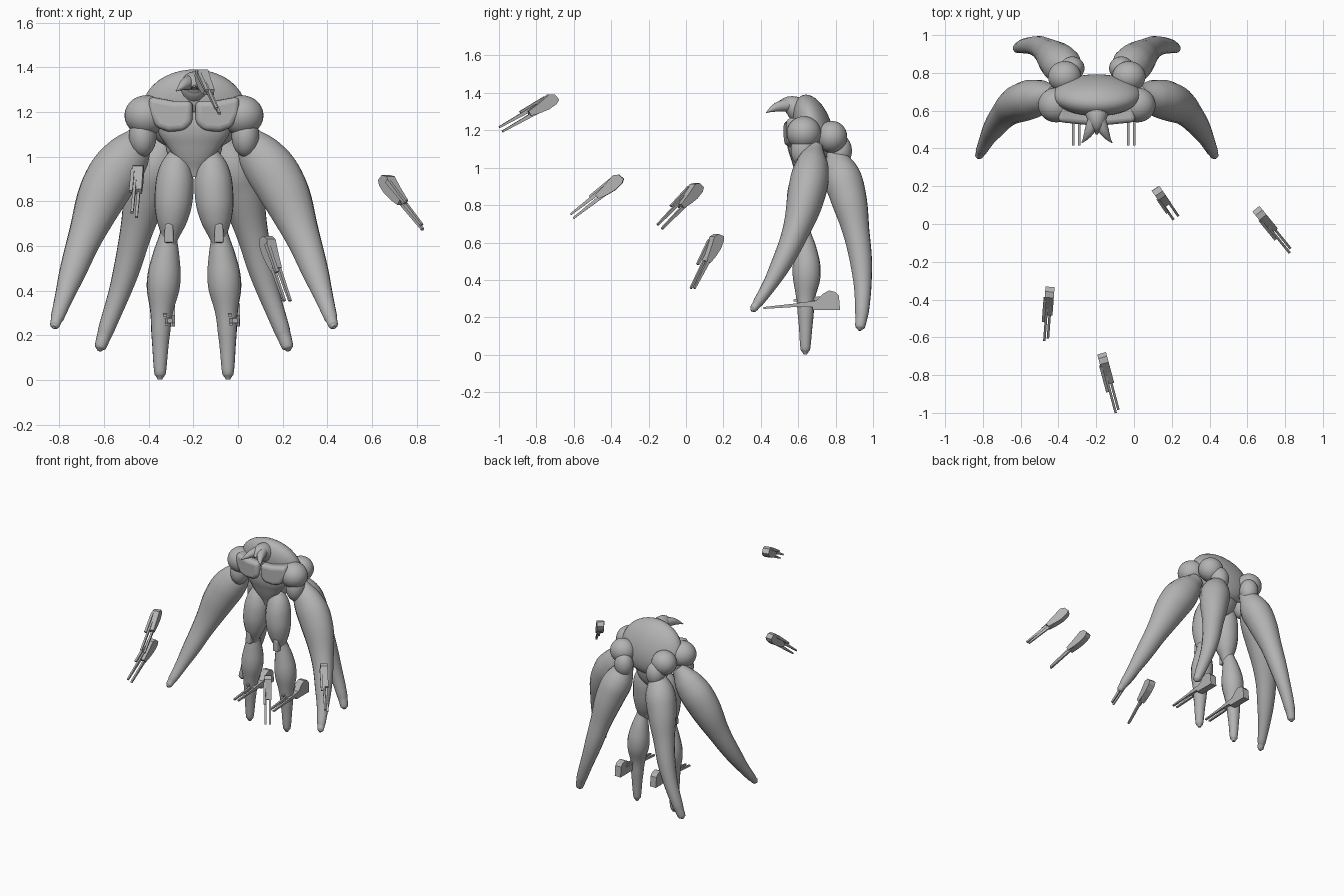
import bpy, bmesh, math
from mathutils import Vector, Matrix

cube = bpy.data.objects.get("Cube")
if cube:
    bpy.data.objects.remove(cube, do_unlink=True)

grey = bpy.data.materials.new("plain_grey")
grey.use_nodes = True
grey.diffuse_color = (0.45, 0.45, 0.45, 1)
grey.node_tree.nodes["Principled BSDF"].inputs["Base Color"].default_value = (0.45, 0.45, 0.45, 1)

CX = -0.197  # centre line of the figure


def activate(ob):
    bpy.ops.object.select_all(action="DESELECT")
    ob.select_set(True)
    bpy.context.view_layer.objects.active = ob


def smooth(ob, angle=50):
    activate(ob)
    bpy.ops.object.shade_smooth_by_angle(angle=math.radians(angle))


def tube(name, pts, side=1, depth=1.0):
    """Limb through (offset, y, z, radius) points; depth flattens its section in y."""
    cu = bpy.data.curves.new(name, "CURVE")
    cu.dimensions = "3D"
    cu.bevel_depth = 1
    cu.bevel_resolution = 6
    cu.resolution_u = 8
    cu.use_fill_caps = True
    sp = cu.splines.new("BEZIER")
    sp.radius_interpolation = "CARDINAL"
    sp.bezier_points.add(len(pts) - 1)
    y0 = pts[0][1]
    for bp, (x, y, z, r) in zip(sp.bezier_points, pts):
        bp.co = (x * side, (y - y0) / depth, z)
        bp.radius = r
        bp.handle_left_type = bp.handle_right_type = "AUTO"
    ob = bpy.data.objects.new(name, cu)
    bpy.context.collection.objects.link(ob)
    ob.location = (CX, y0, 0)
    ob.scale.y = depth
    activate(ob)
    bpy.ops.object.convert(target="MESH")
    ob = bpy.context.object
    ob.data.materials.clear()
    ob.data.materials.append(grey)
    smooth(ob)


def ball(name, centre, radii, tilt=0.0):
    bm = bmesh.new()
    bmesh.ops.create_uvsphere(bm, u_segments=32, v_segments=20, radius=1)
    me = bpy.data.meshes.new(name)
    bm.to_mesh(me)
    bm.free()
    ob = bpy.data.objects.new(name, me)
    bpy.context.collection.objects.link(ob)
    ob.location = (CX + centre[0], centre[1], centre[2])
    ob.scale = radii
    ob.rotation_euler.x = tilt
    me.materials.append(grey)
    smooth(ob, 60)


def plate(name, pts, width, matrix, shift=0.0, bevel=0.0):
    """Outline in local x-z, extruded along local y."""
    bm = bmesh.new()
    face = bm.faces.new([bm.verts.new((x, shift - width / 2, z)) for x, z in pts])
    out = bmesh.ops.extrude_face_region(bm, geom=[face])
    bmesh.ops.translate(bm, vec=(0, width, 0),
                        verts=[v for v in out["geom"] if isinstance(v, bmesh.types.BMVert)])
    bmesh.ops.recalc_face_normals(bm, faces=bm.faces)
    me = bpy.data.meshes.new(name)
    bm.to_mesh(me)
    bm.free()
    ob = bpy.data.objects.new(name, me)
    bpy.context.collection.objects.link(ob)
    ob.matrix_world = matrix
    me.materials.append(grey)
    if bevel:
        mod = ob.modifiers.new("round", "BEVEL")
        mod.width = bevel
        mod.segments = 4
        mod.limit_method = "ANGLE"
        smooth(ob, 60)


def bar(x0, x1, z, h0, h1):
    return [(x0, z - h0), (x1, z - h1), (x1, z + h1), (x0, z + h0)]


def blaster(name, back, tip, body, prongs):
    """Hand-sized weapon: shaped body, top rail and thin prongs."""
    back, tip = Vector(back), Vector(tip)
    aim = tip - back
    m = Matrix.Translation(back) @ aim.to_track_quat("X", "Z").to_matrix().to_4x4()
    m = m @ Matrix.Diagonal((aim.length, 1, 1, 1))
    plate(name + "_body", body, 0.048, m)
    plate(name + "_rail", bar(0.15, 0.6, 0.026, 0.011, 0.006), 0.016, m, -0.022)
    for i, (y, z) in enumerate(prongs):
        plate(f"{name}_prong_{i + 1}", bar(0.33, 1, z, 0.012, 0.005), 0.013, m, y)


# Torso, back hump and head
tube("torso", [(0, .615, .91, .015), (0, .615, .98, .07), (0, .615, 1.06, .13),
               (0, .615, 1.13, .165), (0, .615, 1.2, .15)], depth=.45)
ball("lower_back", (0, .68, 1.08), (.13, .08, .17))
ball("back_hump", (0, .682, 1.205), (.235, .1, .192), .3)
tube("head", [(0, .66, 1.25, .06), (0, .6, 1.31, .065), (0, .54, 1.335, .045),
              (0, .5, 1.325, .024), (0, .475, 1.315, .006)])

for side, label in ((1, "left"), (-1, "right")):
    # Head spikes
    tube(label + "_head_spike", [(.015, .55, 1.335, .034), (.04, .49, 1.325, .026),
                                 (.06, .455, 1.31, .014), (.08, .43, 1.295, .003)], side)
    # Chest plate
    outline = [(.003, 1.25), (.09, 1.25), (.2, 1.27), (.2, 1.19),
               (.165, 1.13), (.11, 1.112), (.04, 1.117), (.003, 1.15)]
    m = Matrix.Translation((CX, .582, 0)) @ Matrix.Rotation(side * .1, 4, "Z")
    plate(label + "_chest", [(x * side, z) for x, z in outline], .125, m, bevel=.025)
    # Shoulders
    ball(label + "_front_shoulder", (side * .215, .63, 1.185), (.096, .092, .09))
    ball(label + "_front_shoulder_pad", (side * .23, .63, 1.095), (.062, .07, .095))
    ball(label + "_rear_shoulder", (side * .17, .78, 1.165), (.088, .082, .085))
    ball(label + "_rear_shoulder_pad", (side * .13, .825, 1.09), (.065, .062, .085))
    # Sweeping limbs
    tube(label + "_front_limb", [(.22, .69, 1.11, .05), (.29, .675, 1.015, .1),
                                 (.38, .65, .885, .116), (.475, .59, .67, .083),
                                 (.555, .49, .45, .055), (.612, .385, .28, .03),
                                 (.624, .358, .245, .021), (.628, .348, .237, .008)], side, .88)
    tube(label + "_rear_limb", [(.12, .80, 1.08, .05), (.165, .825, .98, .095),
                                (.205, .86, .87, .1), (.255, .905, .68, .075),
                                (.315, .94, .45, .055), (.395, .94, .22, .036),
                                (.42, .93, .145, .025), (.424, .928, .13, .008)], side)
    # Legs
    tube(label + "_thigh", [(.06, .645, 1.06, .02), (.08, .64, .96, .07),
                            (.09, .625, .83, .087), (.1, .62, .71, .068),
                            (.11, .62, .61, .03)], side)
    tube(label + "_shin", [(.112, .625, .68, .034), (.125, .64, .56, .06),
                           (.137, .645, .43, .075), (.145, .64, .31, .052),
                           (.15, .64, .18, .039), (.152, .638, .025, .025),
                           (.152, .638, .002, .01)], side)
    # Knee guard
    knee = Matrix.Translation((CX + side * .112, .58, .66))
    plate(label + "_knee_guard", [(-.022, -.045), (.022, -.045), (.018, .035), (0, .045), (-.018, .035)],
          .05, knee, bevel=.008)

# Weapons carried at the shins
stock = [(0, -.045), (0, .03), (.04, .052), (.12, .063), (.2, .05),
         (.3, .015), (.55, .011), (.55, -.011), (.36, -.016), (.36, -.032)]
level = [(-.016, 0), (.016, 0)]
for x, label in ((-.305, "right"), (-.015, "left")):
    blaster(label + "_shin_blaster", (x, .82, .285), (x, .415, .25), stock, level)

# Weapons hovering in front
slim = [(0, -.012), (.02, .022), (.1, .038), (.3, .024), (.5, .014),
        (.5, -.014), (.35, -.026), (.2, -.032), (.06, -.026)]
stacked = [(-.009, .013), (.009, -.013)]
hovering = [((-.445, -.34, .95), (-.465, -.61, .74), stacked),
            ((-.17, -.69, 1.375), (-.09, -.99, 1.205), stacked),
            ((.12, .18, .64), (.22, .035, .355), level),
            ((.65, .075, .905), (.825, -.14, .685), stacked)]
for i, (back, tip, prongs) in enumerate(hovering):
    blaster(f"hovering_blaster_{i + 1}", back, tip, slim, prongs)
